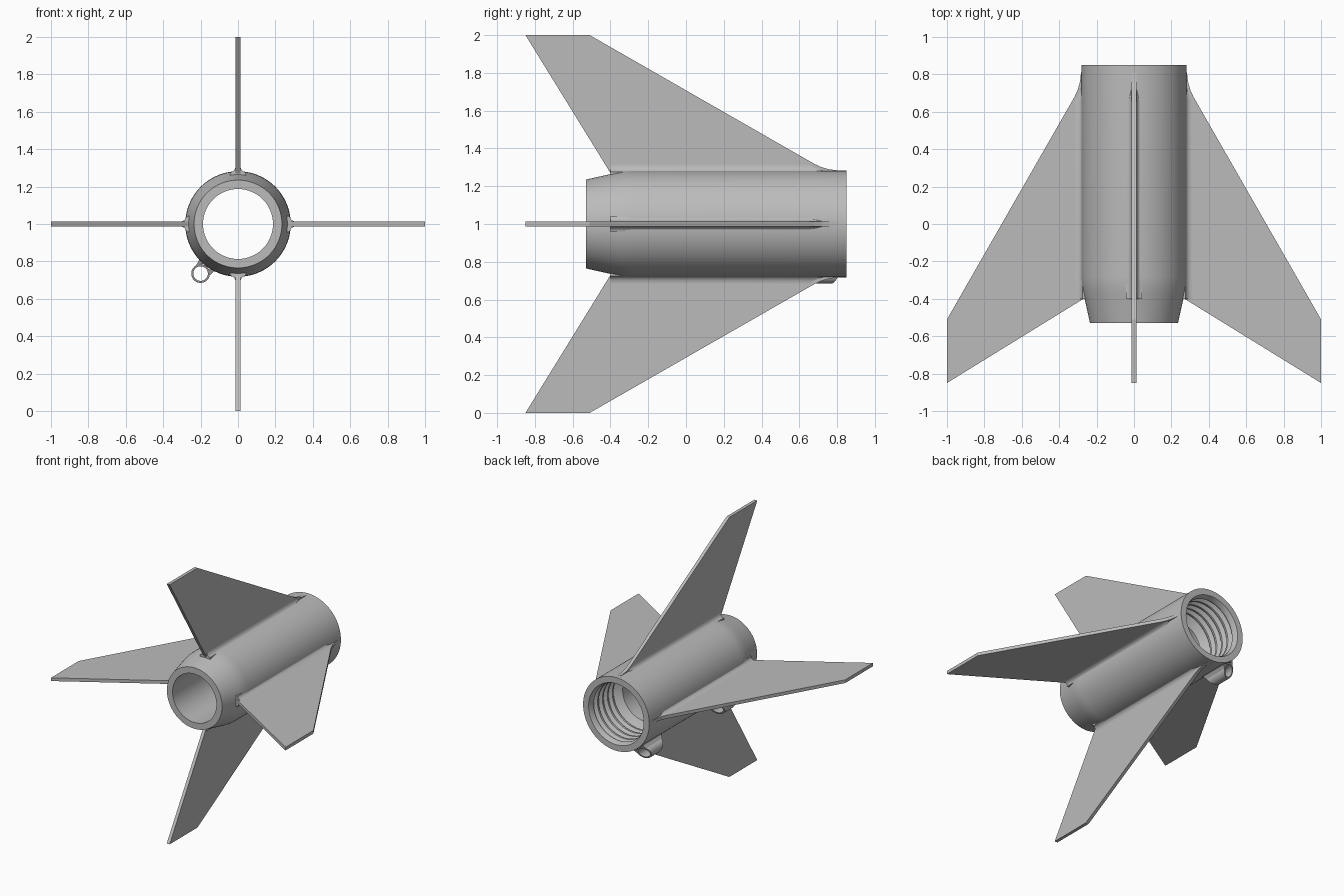
import bpy, bmesh, math
from mathutils import Matrix, Vector

cube = bpy.data.objects.get("Cube")
if cube:
    bpy.data.objects.remove(cube, do_unlink=True)

grey = bpy.data.materials.new("plain grey")
grey.use_nodes = True
COLOUR = (0.5, 0.5, 0.5, 1)
grey.diffuse_color = COLOUR
grey.node_tree.nodes["Principled BSDF"].inputs["Base Color"].default_value = COLOUR

AXIS = Matrix.Translation((0, 0, 1))


def finish(bm, name, matrix=AXIS, smooth=True):
    bmesh.ops.recalc_face_normals(bm, faces=bm.faces)
    bm.transform(matrix)
    mesh = bpy.data.meshes.new(name)
    bm.to_mesh(mesh)
    bm.free()
    mesh.materials.append(grey)
    obj = bpy.data.objects.new(name, mesh)
    bpy.context.collection.objects.link(obj)
    if smooth:
        bpy.ops.object.select_all(action="DESELECT")
        obj.select_set(True)
        bpy.context.view_layer.objects.active = obj
        bpy.ops.object.shade_smooth_by_angle(angle=math.radians(30))
    return obj


def loft(rings, closed=False):
    """Skin a list of equal-length closed rings."""
    bm = bmesh.new()
    rows = [[bm.verts.new(p) for p in ring] for ring in rings]
    n = len(rows[0])
    pairs = list(zip(rows, rows[1:]))
    if closed:
        pairs.append((rows[-1], rows[0]))
    else:
        bm.faces.new(rows[0])
        bm.faces.new(rows[-1])
    for a, b in pairs:
        for i in range(n):
            j = (i + 1) % n
            bm.faces.new((a[i], a[j], b[j], b[i]))
    return bm


def revolve(profile, segments):
    """Turn a closed (y, radius) profile around the y axis."""
    rings = []
    for y, r in profile:
        rings.append([(r * math.cos(k * math.tau / segments), y,
                       r * math.sin(k * math.tau / segments)) for k in range(segments)])
    return loft(rings, closed=True)


# Body tube with tapered front and threaded rear socket
outer = [(-0.53, 0.235), (-0.40, 0.264), (-0.36, 0.273), (-0.32, 0.28), (-0.28, 0.282), (0.85, 0.282)]
thread = [(0.85, 0.235)]
pitch = 0.06
for k in range(5):
    y = 0.82 - k * pitch
    thread += [(y, 0.222), (y - 0.015, 0.222), (y - 0.025, 0.248), (y - 0.04, 0.248)]
bore = [(0.52, 0.222), (0.50, 0.19), (-0.53, 0.187)]
finish(revolve(outer + thread + bore, 96), "body_tube")

# Four swept fins, each with a concave root fillet
HALF = 0.0125
fin_outline = [(-0.40, 0.25), (-0.40, 0.27), (-0.85, 1.0), (-0.51, 1.0), (0.68, 0.318),
               (0.72, 0.30), (0.76, 0.289), (0.81, 0.283), (0.81, 0.25)]


def fillet_ring(y, size):
    """Cross-section of the root fillet: wide at the body, narrow at the fin."""
    side = []
    for k in range(7):
        a = k / 6 * math.pi / 2
        side.append((HALF * size + 0.03 * size * (1 - math.sin(a)),
                     0.276 + 0.038 * size * (1 - math.cos(a))))
    side.insert(0, (side[0][0], 0.25))
    return [(t, y, r) for t, r in side] + [(-t, y, r) for t, r in reversed(side)]


for k, name in enumerate(("top", "right", "bottom", "left")):
    turn = AXIS @ Matrix.Rotation(-k * math.pi / 2, 4, "Y")
    fin = loft([[(t, y, r) for y, r in fin_outline] for t in (-HALF, HALF)])
    finish(fin, name + "_fin", turn, smooth=False)
    stations = [(-0.40, 1), (0.66, 1), (0.70, 0.75), (0.74, 0.45), (0.79, 0.12)]
    finish(loft([fillet_ring(y, s) for y, s in stations]), name + "_fin_fillet", turn)

# Two guide lugs under the right side, with ends slanting towards the body
LUG_X, LUG_Z = -0.2, -0.265
lug_turn = AXIS @ Matrix.Rotation(math.atan2(LUG_X, LUG_Z), 4, "Y")
LUG_R = math.hypot(LUG_X, LUG_Z)


def slant(y_mid, y, z):
    """Shorten the lug as it gets further from the body."""
    reach = 0.085 - 0.6 * (z - LUG_R)
    return y_mid + math.copysign(reach, y - y_mid)


for name, y_mid in (("rear", 0.71), ("front", -0.18)):
    lug = revolve([(-1, 0.05), (1, 0.05), (1, 0.039), (-1, 0.039)], 32)
    for v in lug.verts:
        v.co.z += LUG_R
        v.co.y = slant(y_mid, v.co.y * 9 + y_mid, v.co.z)
    finish(lug, name + "_guide_lug", lug_turn)
    # Flared webs joining the lug to the body on both sides
    for sign in (-1, 1):
        corners = [(0.012, 0.272), (0.06, 0.268), (0.048, 0.285), (0.046, 0.31), (0.034, 0.296)]
        rings = [[(sign * t, slant(y_mid, y_mid + e, r), r) for t, r in corners] for e in (-1, 1)]
        side = "left" if sign > 0 else "right"
        finish(loft(rings), name + "_lug_web_" + side, lug_turn)
